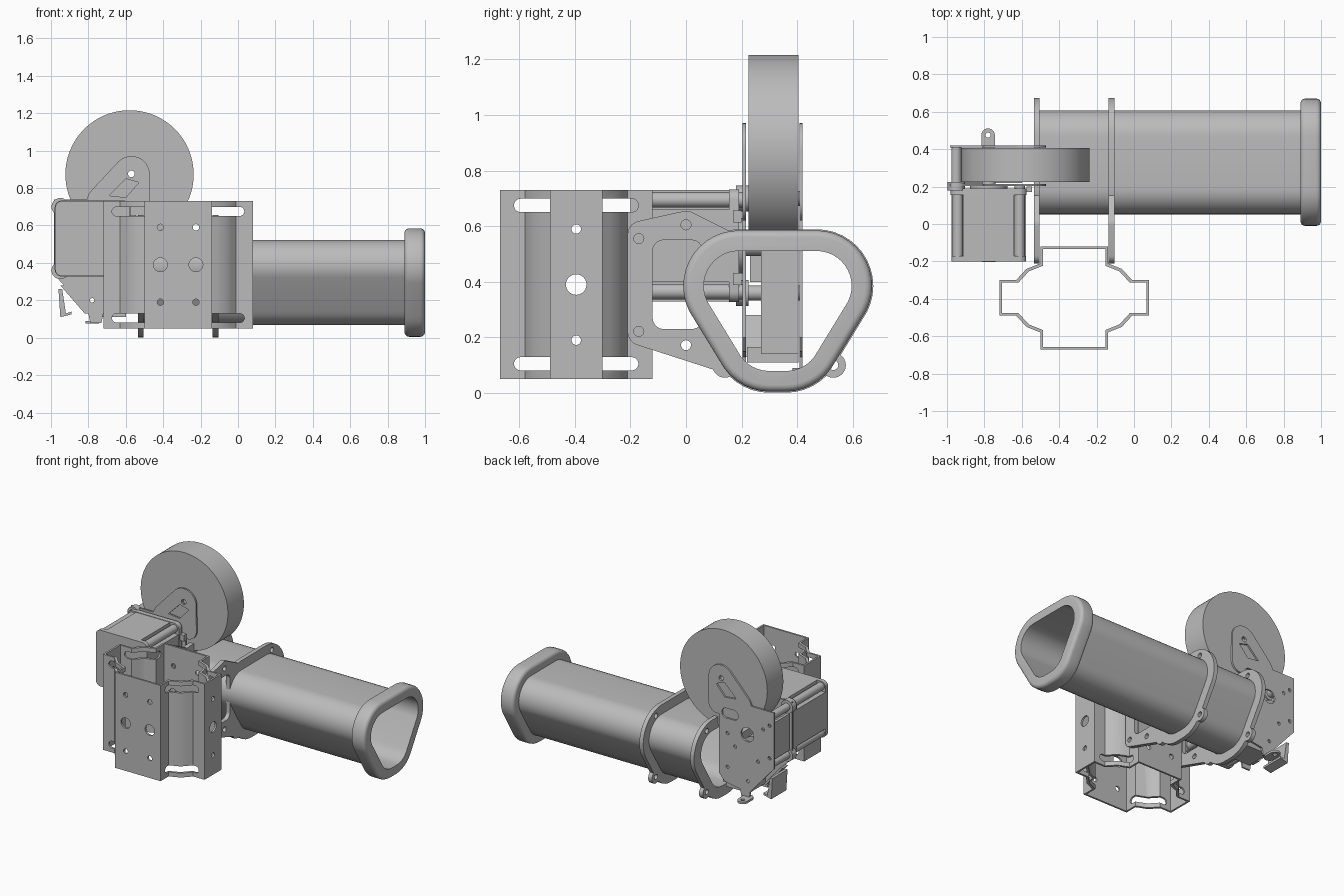
import bpy, bmesh, math
from mathutils.geometry import convex_hull_2d

if "Cube" in bpy.data.objects:
    bpy.data.objects.remove(bpy.data.objects["Cube"])

grey = bpy.data.materials.new("plain_grey")
grey.use_nodes = True
grey.diffuse_color = (0.5, 0.5, 0.5, 1)
grey.node_tree.nodes["Principled BSDF"].inputs["Base Color"].default_value = (0.5, 0.5, 0.5, 1)
parts = []


def hull(circles, grow=0.0, n=40):
    """Outline wrapped around circles (u, v, radius)."""
    pts = [(u + (r + grow) * math.cos(2 * math.pi * k / n),
            v + (r + grow) * math.sin(2 * math.pi * k / n))
           for u, v, r in circles for k in range(n)]
    return [pts[i] for i in convex_hull_2d(pts)]


def rect(u0, u1, v0, v1):
    return [(u0, v0), (u1, v0), (u1, v1), (u0, v1)]


def prism(name, outline, axis, a, b, keep=True):
    """Extrude a 2D outline along an axis from a to b."""
    place = {"X": lambda p, t: (t, p[0], p[1]),
             "Y": lambda p, t: (p[0], t, p[1]),
             "Z": lambda p, t: (p[0], p[1], t)}[axis]
    bm = bmesh.new()
    low = [bm.verts.new(place(p, a)) for p in outline]
    top = [bm.verts.new(place(p, b)) for p in outline]
    bm.faces.new(low)
    bm.faces.new(top)
    for i in range(len(low)):
        j = (i + 1) % len(low)
        bm.faces.new((low[i], low[j], top[j], top[i]))
    bmesh.ops.recalc_face_normals(bm, faces=bm.faces)
    mesh = bpy.data.meshes.new(name)
    bm.to_mesh(mesh)
    bm.free()
    mesh.materials.append(grey)
    obj = bpy.data.objects.new(name, mesh)
    bpy.context.collection.objects.link(obj)
    if keep:
        parts.append(obj)
    return obj


def apply_modifier(obj, mod):
    bpy.context.view_layer.objects.active = obj
    bpy.ops.object.modifier_apply(modifier=mod.name)


def combine(obj, outline, axis, a, b, op="DIFFERENCE"):
    """Cut or add an extruded outline."""
    tool = prism("tool", outline, axis, a, b, keep=False)
    mod = obj.modifiers.new("shape", "BOOLEAN")
    mod.operation, mod.solver, mod.object = op, "EXACT", tool
    apply_modifier(obj, mod)
    bpy.data.objects.remove(tool)


def bevel(obj, width, segments):
    mod = obj.modifiers.new("round", "BEVEL")
    mod.width, mod.segments = width, segments
    mod.limit_method, mod.angle_limit = "ANGLE", math.radians(50)
    apply_modifier(obj, mod)


# Long tube with rounded triangular section and thick end collar
section = [(0.19, 0.385, 0.2), (0.47, 0.385, 0.2), (0.3, 0.205, 0.2), (0.36, 0.205, 0.2)]
outer, inner = hull(section, -0.062), hull(section, -0.074)
tube = prism("tube", outer, "X", -0.53, 0.97)
combine(tube, inner, "X", -0.7, 1.1)
collar = prism("collar", hull(section), "X", 0.89, 1.0)
bevel(collar, 0.025, 5)
combine(collar, inner, "X", 0.8, 1.1)

# Two mounting plates around the tube
for name, x in (("rear_mount_plate", -0.535), ("middle_mount_plate", -0.135)):
    plate = prism(name, hull(section, 0.004), "X", x, x + 0.03)
    wing = hull([(-0.16, 0.57, 0.05), (-0.16, 0.22, 0.05), (0, 0.6, 0.055),
                 (0, 0.18, 0.055), (0.15, 0.53, 0.05), (0.15, 0.12, 0.05)])
    arms = [hull([(0.14, 0.1, 0.045), (0.53, 0.53, 0.045)]),
            hull([(0.14, 0.53, 0.045), (0.53, 0.1, 0.045)])]
    for extra in [wing] + arms:
        combine(plate, extra, "X", x, x + 0.03, "UNION")
    window = hull([(u, v, 0.04) for u in (-0.08, 0.02) for v in (0.27, 0.51)])
    holes = [hull([(u, v, 0.018)], n=20) for u, v in
             ((-0.17, 0.555), (-0.17, 0.222), (0, 0.605), (0, 0.172), (0.53, 0.1), (0.53, 0.535))]
    for gap in [inner, window] + holes:
        combine(plate, gap, "X", x - 0.1, x + 0.1)

# Cross-shaped hollow bracket with slots and holes
CX, CY = -0.32, -0.395
quarter = [(0.4, 0.095), (0.31, 0.095), (0.255, 0.155), (0.18, 0.185), (0.18, 0.275)]


def cross(t):
    q = [(u - t, v - t) for u, v in quarter]
    loop = q + [(-u, v) for u, v in reversed(q)]
    loop += [(-u, -v) for u, v in loop]
    return [(CX + u, CY + v) for u, v in loop]


bracket = prism("cross_bracket", cross(0), "Z", 0.05, 0.73)
combine(bracket, cross(0.013), "Z", 0, 0.8)
for z in (0.105, 0.675):
    for s in (-1, 1):
        combine(bracket, hull([(CX + s * u, z, 0.024) for u in (0.206, 0.33)], n=20), "Y", -0.8, 0)
        combine(bracket, hull([(CY + s * u, z, 0.024) for u in (0.121, 0.2)], n=20), "X", -0.9, 0.3)
for z, r in ((0.39, 0.037), (0.59, 0.017), (0.19, 0.017)):
    for x in (-0.415, -0.225):
        combine(bracket, hull([(x, z, r)], n=24), "Y", -0.8, 0)
    combine(bracket, hull([(CY, z, r)], n=24), "X", -0.9, 0.3)

# Motor with notched corners, end flange and screw posts
MX, MZ = -0.777, 0.53
prism("motor_tall_core", rect(MX - 0.135, MX + 0.135, 0.33, 0.73), "Y", -0.2, 0.16)
prism("motor_wide_core", rect(MX - 0.2, MX + 0.2, MZ - 0.13, MZ + 0.13), "Y", -0.2, 0.16)
corners = [(MX + i * 0.165, MZ + j * 0.165) for i, j in ((-1, -1), (1, -1), (1, 1), (-1, 1))]
flange = prism("motor_flange", hull([(x, z, 0.038) for x, z in corners]), "Y", 0.155, 0.19)
prism("motor_rear_cap", hull([(x, z, 0.035) for x, z in corners]), "Y", -0.2, -0.17)
prism("motor_boss", hull([(MX, MZ, 0.1)]), "Y", 0.18, 0.21)
prism("motor_shaft", hull([(MX, MZ, 0.037)], n=24), "Y", -0.203, 0.27)
for x, z in corners:
    prism("motor_post", hull([(x, z, 0.028)], n=20), "Y", -0.18, 0.21)
for z in (0.41, 0.635):
    prism("flange_screw", rect(-0.575, -0.545, z - 0.022, z + 0.022), "Y", 0.17, 0.2)

# Round drum
drum = prism("drum", hull([(-0.58, 0.873, 0.343)], n=96), "Y", 0.225, 0.405)
combine(drum, hull([(-0.57, 0.876, 0.018)], n=20), "Y", 0, 0.6)

# Feeder side plates with an arm up to the drum hub
body = [(-0.985, 0.74), (-0.985, 0.34), (-0.94, 0.29), (-0.8, 0.13), (-0.79, 0.08),
        (-0.73, 0.08), (-0.72, 0.13), (-0.6, 0.15), (-0.555, 0.2), (-0.555, 0.64),
        (-0.6, 0.74)]
arm = hull([(-0.57, 0.873, 0.098), (-0.71, 0.72, 0.1), (-0.54, 0.69, 0.07)])
for name, y in (("inner_side_plate", 0.203), ("outer_side_plate", 0.408)):
    side = prism(name, body, "Y", y, y + 0.012)
    combine(side, arm, "Y", y, y + 0.012, "UNION")
    gaps = [hull([(-0.57, 0.876, 0.018)], n=20), hull([(MX, MZ, 0.05)], n=28),
            [(-0.69, 0.76), (-0.6, 0.85), (-0.53, 0.83), (-0.6, 0.75)],
            hull([(-0.67, 0.64, 0.035), (-0.61, 0.64, 0.035)], n=24)]
    gaps += [hull([(x, z, 0.012)], n=14) for x, z in
             ((-0.95, 0.64), (-0.95, 0.41), (-0.9, 0.6), (-0.68, 0.42), (-0.62, 0.5),
              (-0.62, 0.26), (-0.78, 0.2), (-0.86, 0.36))]
    for gap in gaps:
        combine(side, gap, "Y", y - 0.05, y + 0.05)

# Corner eyelets and spacers joining the side plates
for z in (0.7, 0.36):
    eyelet = prism("corner_eyelet", hull([(-0.95, z, 0.047)], n=28), "Y", 0.18, 0.225)
    combine(eyelet, hull([(-0.95, z, 0.017)], n=16), "Y", 0.1, 0.3)
    prism("corner_spacer", hull([(-0.95, z, 0.027)], n=20), "Y", 0.225, 0.41)
prism("edge_wall", rect(-0.975, -0.955, 0.4, 0.66), "Y", 0.23, 0.405)
prism("feed_block", rect(-0.72, -0.575, 0.14, 0.52), "Y", 0.27, 0.405)
prism("feed_roller", hull([(-0.82, 0.42, 0.1)], n=40), "Y", 0.27, 0.405)

# Lower hook, foot and bent tab
prism("hook_bar", [(-0.96, 0.26), (-0.94, 0.26), (-0.92, 0.13), (-0.89, 0.14),
                   (-0.89, 0.125), (-0.95, 0.11)], "Y", 0.23, 0.4)
prism("diagonal_strip", [(-0.95, 0.28), (-0.93, 0.28), (-0.8, 0.13), (-0.82, 0.13)],
      "Y", 0.21, 0.27)
prism("foot_bar", rect(-0.78, -0.6, 0.11, 0.165), "Y", 0.22, 0.405)
tab = prism("bent_tab", hull([(-0.78, 0.475, 0.036), (-0.78, 0.42, 0.036)], n=28), "Z", 0.075, 0.09)
combine(tab, hull([(-0.78, 0.475, 0.014)], n=16), "Z", 0, 0.2)

# Smooth shading with sharp edges kept
bpy.ops.object.select_all(action="DESELECT")
for obj in parts:
    obj.select_set(True)
bpy.context.view_layer.objects.active = tube
bpy.ops.object.shade_smooth_by_angle(angle=math.radians(30))
